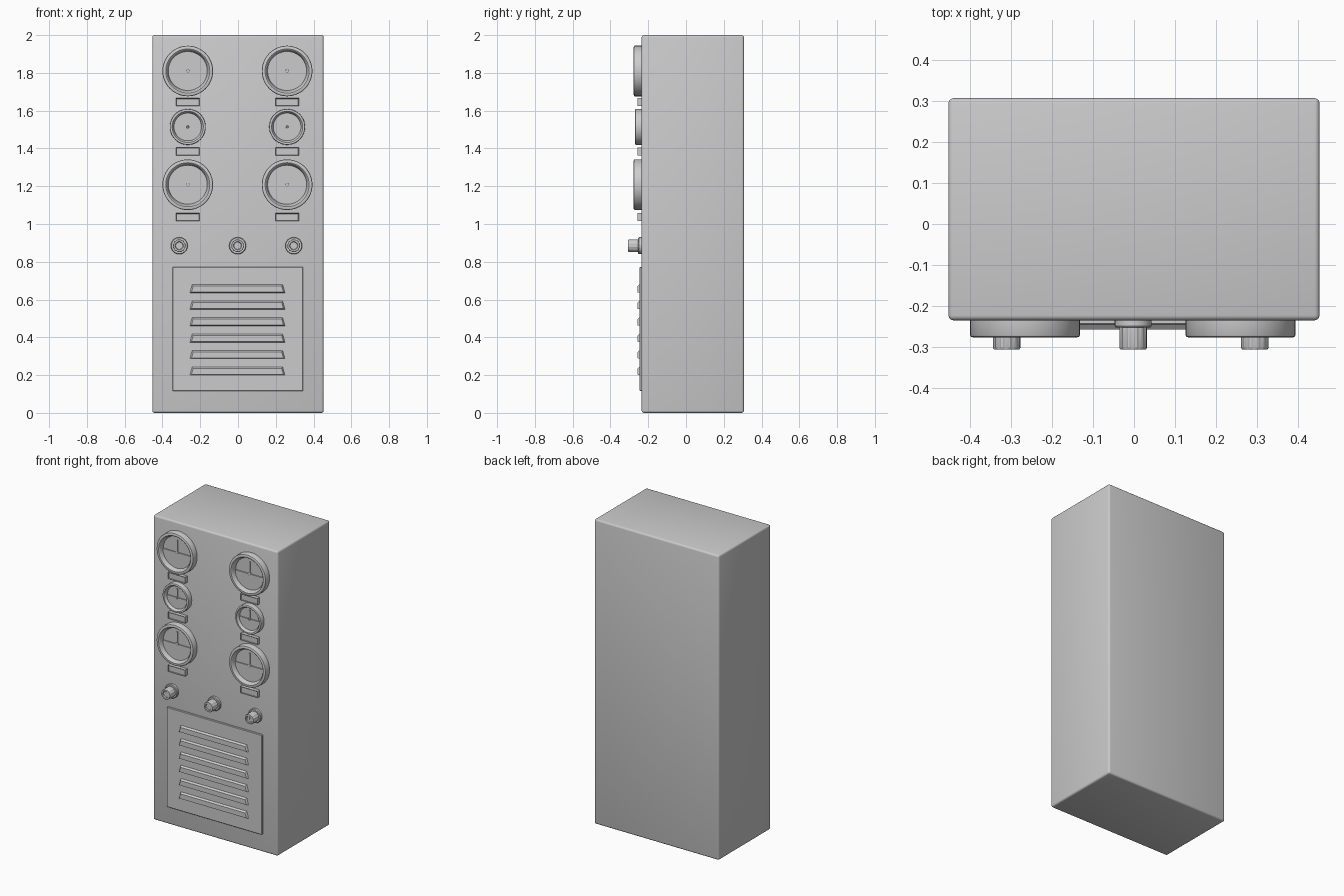
import bpy, bmesh, math

if "Cube" in bpy.data.objects:
    bpy.data.objects.remove(bpy.data.objects["Cube"])

FRONT = -0.235   # y of the cabinet front
PANEL = -0.246   # y of the vent panel front


def finish(name, bm, smooth=True):
    bmesh.ops.remove_doubles(bm, verts=bm.verts, dist=1e-6)
    bmesh.ops.recalc_face_normals(bm, faces=bm.faces)
    me = bpy.data.meshes.new(name)
    bm.to_mesh(me)
    bm.free()
    ob = bpy.data.objects.new(name, me)
    bpy.context.collection.objects.link(ob)
    if smooth:
        me.polygons.foreach_set("use_smooth", [True] * len(me.polygons))
        me.set_sharp_from_angle(angle=math.radians(30))
    return ob


def box(name, x0, x1, y0, y1, z0, z1, bevel=0.0, segs=2):
    bm = bmesh.new()
    bmesh.ops.create_cube(bm, size=1)
    for v in bm.verts:
        v.co = ((x0 + x1) / 2 + v.co.x * (x1 - x0),
                (y0 + y1) / 2 + v.co.y * (y1 - y0),
                (z0 + z1) / 2 + v.co.z * (z1 - z0))
    if bevel:
        bmesh.ops.bevel(bm, geom=bm.edges[:], offset=bevel, segments=segs,
                        profile=0.5, affect='EDGES')
    return finish(name, bm)


def lathe(name, x, z, profile, n=48, flute=None):
    """Turn (radius, y) points about the y axis; flute = (first, last, factor)."""
    bm = bmesh.new()
    rings = []
    for k, (r, y) in enumerate(profile):
        ring = []
        for i in range(n):
            a = 2 * math.pi * i / n
            rr = r
            if flute and flute[0] <= k <= flute[1] and i % 4 in (0, 1):
                rr *= flute[2]
            ring.append(bm.verts.new((x + rr * math.cos(a), y, z + rr * math.sin(a))))
        rings.append(ring)
    for a, b in zip(rings, rings[1:]):
        for i in range(n):
            j = (i + 1) % n
            bm.faces.new((a[i], a[j], b[j], b[i]))
    bm.faces.new(rings[0])
    bm.faces.new(rings[-1])
    return finish(name, bm)


def prism(name, back, front, y0, y1):
    """Join two (x, z) outlines lying at depths y0 and y1."""
    bm = bmesh.new()
    a = [bm.verts.new((x, y0, z)) for x, z in back]
    b = [bm.verts.new((x, y1, z)) for x, z in front]
    n = len(a)
    for i in range(n):
        j = (i + 1) % n
        bm.faces.new((a[i], a[j], b[j], b[i]))
    bm.faces.new(a)
    bm.faces.new(b)
    return finish(name, bm)


def gauge(name, x, z, r, y):
    # bezel with recessed dial
    dial = FRONT - 0.012
    inner = r * 0.77
    lathe(name + "_bezel", x, z, [
        (r, FRONT + 0.005), (r, y + 0.006), (r * 0.985, y + 0.002), (r * 0.95, y),
        (r * 0.87, y), (r * 0.84, y + 0.003), (inner, dial - 0.004), (inner, dial)])
    # lower half cover
    half = [(x + inner * math.cos(math.pi + math.pi * i / 24),
             z + inner * math.sin(math.pi + math.pi * i / 24)) for i in range(25)]
    prism(name + "_lower_plate", half, half, dial + 0.002, dial - 0.006)
    # needle and hub
    box(name + "_needle", x - 0.003, x + 0.003, dial - 0.006, dial + 0.001,
        z, z + r * 0.6)
    lathe(name + "_hub", x, z, [(r * 0.075, dial + 0.001), (r * 0.075, dial - 0.009),
                                (r * 0.05, dial - 0.011)], 16)


def label(name, x, z):
    # raised plate with an inset face
    bm = bmesh.new()
    bmesh.ops.create_cube(bm, size=1)
    for v in bm.verts:
        v.co = (x + v.co.x * 0.124, FRONT - 0.0095 + v.co.y * 0.027, z + v.co.z * 0.042)
    bm.normal_update()
    face = [f for f in bm.faces if f.normal.y < -0.5]
    bmesh.ops.inset_region(bm, faces=face, thickness=0.005, depth=0)
    bmesh.ops.translate(bm, verts=face[0].verts[:], vec=(0, 0.004, 0))
    finish(name, bm, False)


# Cabinet
box("cabinet", -0.453, 0.453, FRONT, 0.307, 0, 2, 0.012, 3)

# Gauges and label plates in two columns
for side, x in (("left", -0.266), ("right", 0.26)):
    for row, z, r, y, lz in (("top", 1.81, 0.134, -0.277, 1.645),
                             ("middle", 1.514, 0.095, -0.27, 1.384),
                             ("bottom", 1.208, 0.134, -0.277, 1.036)):
        gauge(f"{side}_{row}_gauge", x, z, r, y)
        label(f"{side}_{row}_label", x, lz)

# Control knobs
for side, x in (("left", -0.311), ("centre", -0.002), ("right", 0.295)):
    lathe(side + "_knob_flange", x, 0.885, [
        (0.045, FRONT + 0.005), (0.045, -0.249), (0.042, -0.253), (0.03, -0.253)], 32)
    lathe(side + "_knob", x, 0.885, [
        (0.034, -0.25), (0.034, -0.302), (0.031, -0.306), (0.022, -0.306),
        (0.019, -0.3)], 48, (0, 1, 0.94))
    box(side + "_knob_pointer", x - 0.003, x + 0.003, -0.304, -0.298, 0.885, 0.902)

# Vent panel
box("vent_panel", -0.347, 0.345, PANEL, FRONT + 0.005, 0.116, 0.772, 0.003, 1)

# Vent louvres
for i in range(6):
    z = 0.635 - 0.0873 * i
    back = [(-0.257, z), (0.251, z), (0.238, z + 0.047), (-0.244, z + 0.047)]
    front = [(-0.247, z + 0.004), (0.241, z + 0.004), (0.231, z + 0.036), (-0.237, z + 0.036)]
    prism(f"louvre_{i + 1}", back, front, PANEL + 0.003, -0.257)
